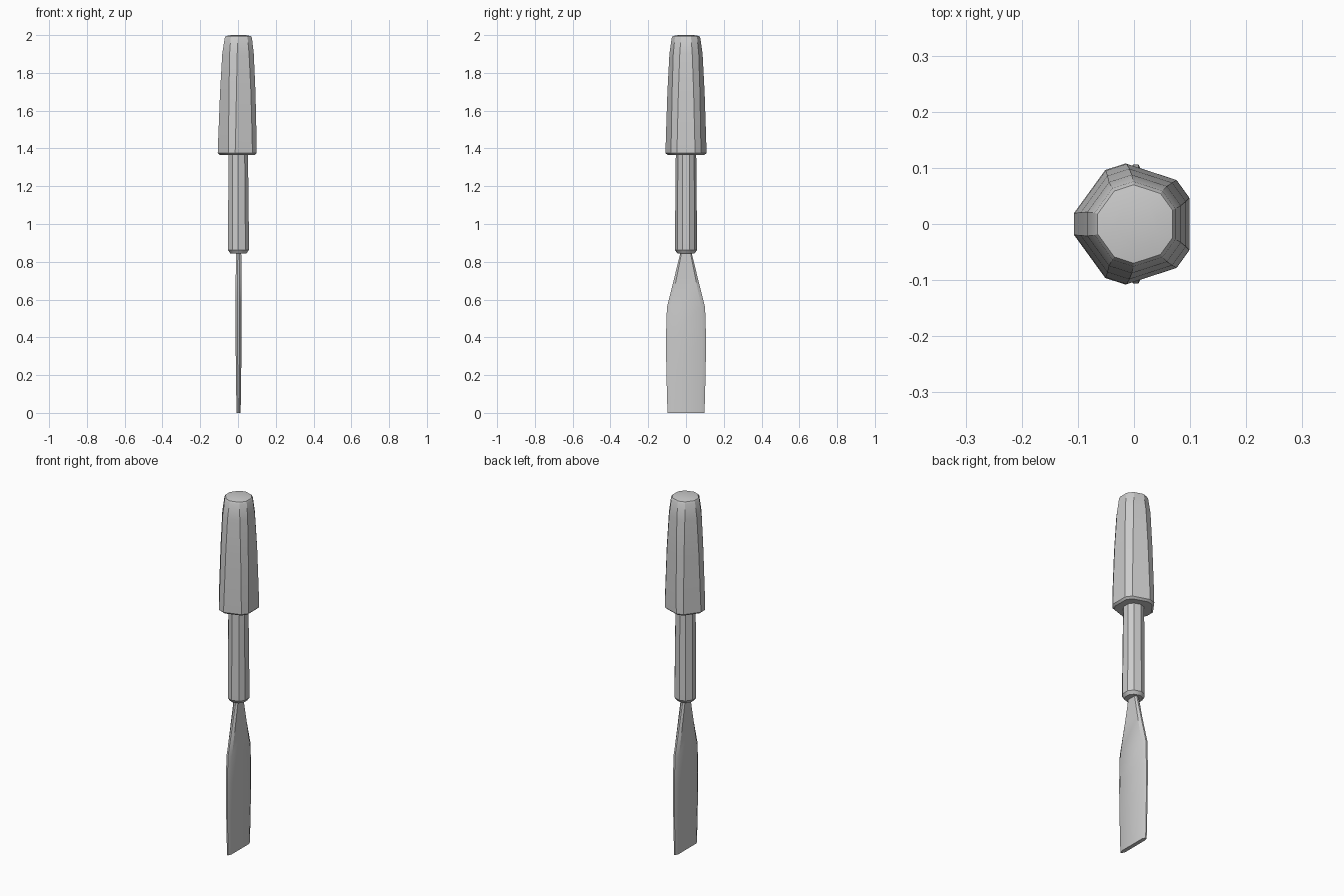
import bpy, math

if "Cube" in bpy.data.objects:
    bpy.data.objects.remove(bpy.data.objects["Cube"])


def loft(name, rings, angle=30):
    """Skin a stack of equal-sized rings and cap both ends."""
    n = len(rings[0])
    verts = [p for ring in rings for p in ring]
    faces = [tuple(reversed(range(n))),
             tuple(range(len(verts) - n, len(verts)))]
    for r in range(len(rings) - 1):
        for i in range(n):
            j = (i + 1) % n
            faces.append((r * n + i, r * n + j, (r + 1) * n + j, (r + 1) * n + i))
    mesh = bpy.data.meshes.new(name)
    mesh.from_pydata(verts, [], faces)
    obj = bpy.data.objects.new(name, mesh)
    bpy.context.collection.objects.link(obj)
    bpy.ops.object.select_all(action='DESELECT')
    obj.select_set(True)
    bpy.context.view_layer.objects.active = obj
    bpy.ops.object.shade_smooth_by_angle(angle=math.radians(angle))
    return obj


def pentagon(z, radius, spread, shift=0.0):
    """Pentagon with cut corners: corner points sit +-spread degrees off each axis."""
    ring = []
    for k in range(5):
        for s in (-spread, spread):
            a = math.radians(180 + 72 * k + s)
            ring.append((radius * math.cos(a) + shift, radius * math.sin(a), z))
    return ring


# Handle: tapered pentagonal grip with a softly domed end
loft("handle", [
    pentagon(1.365, 0.098, 10),
    pentagon(1.375, 0.109, 10),
    pentagon(1.44, 0.108, 10.5, 0.001),
    pentagon(1.70, 0.099, 12, 0.002),
    pentagon(1.90, 0.088, 14, 0.002),
    pentagon(1.985, 0.076, 15, 0.003),
    pentagon(1.995, 0.070, 15, 0.003),
    pentagon(2.0, 0.04, 15, 0.003),
])

# Ferrule: slim neck with a chamfered lower end
loft("ferrule", [
    pentagon(0.845, 0.046, 16, 0.003),
    pentagon(0.862, 0.058, 16, 0.003),
    pentagon(0.96, 0.058, 16, 0.003),
    pentagon(1.38, 0.054, 16, 0.002),
])


# Blade: thin flat section with bevelled long edges
def blade_ring(z, w, t, x=0.003):
    b = 0.8 * w
    return [(x - t, -b, z), (x - t * 0.3, -w, z), (x + t * 0.3, -w, z), (x + t, -b, z),
            (x + t, b, z), (x + t * 0.3, w, z), (x - t * 0.3, w, z), (x - t, b, z)][::1]


loft("blade", [
    blade_ring(0.0, 0.098, 0.011),
    blade_ring(0.22, 0.104, 0.014),
    blade_ring(0.40, 0.106, 0.016),
    blade_ring(0.56, 0.101, 0.016),
    blade_ring(0.72, 0.061, 0.015),
    blade_ring(0.87, 0.024, 0.014),
])
